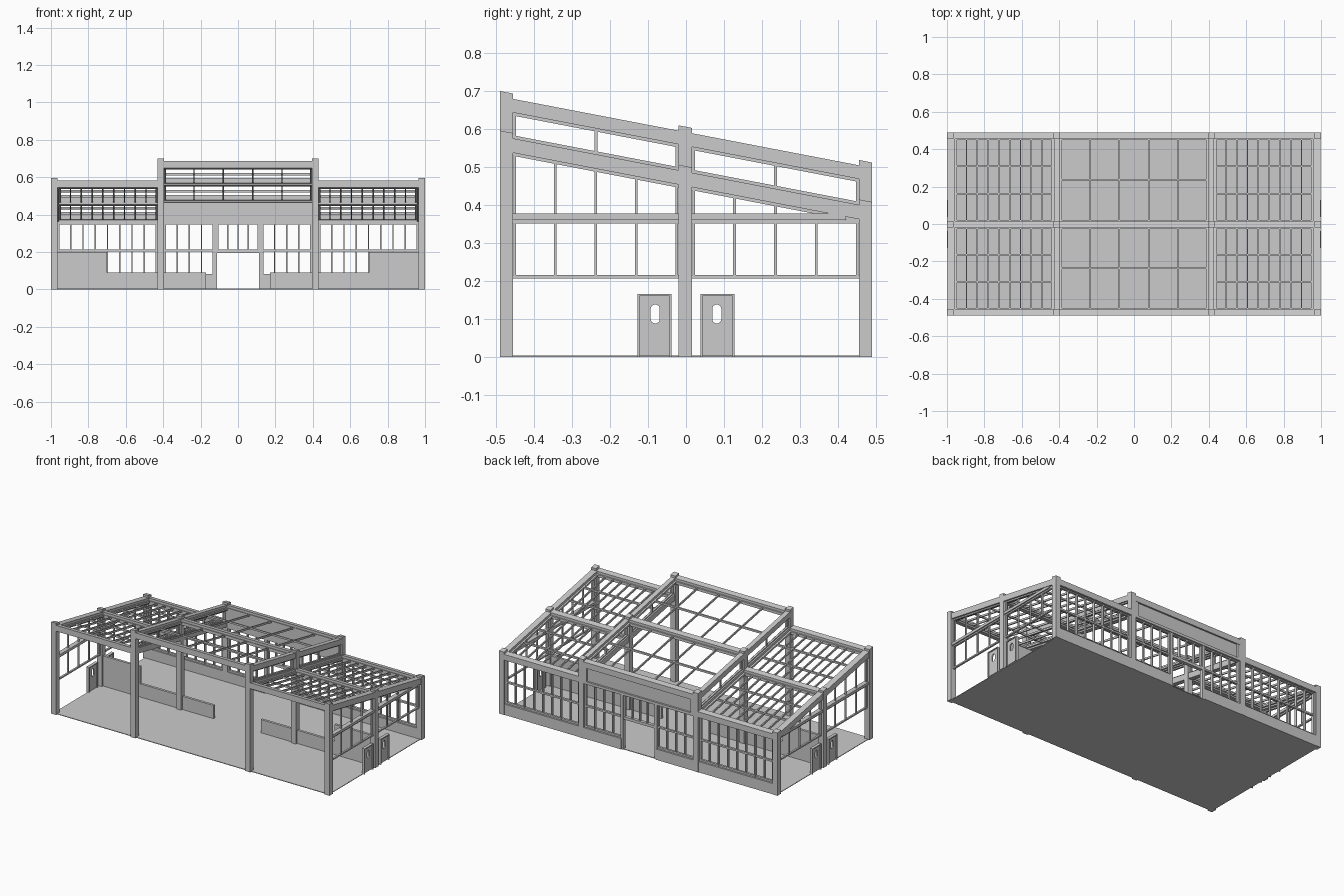
import bpy, bmesh, math

if "Cube" in bpy.data.objects:
    bpy.data.objects.remove(bpy.data.objects["Cube"])

SLOPE = -0.192          # roof fall from front (-y) to back (+y)
WING, MID = 0.488, 0.592  # roof top height at y = 0


def finish(name, bm, mirror=""):
    bmesh.ops.recalc_face_normals(bm, faces=bm.faces)
    me = bpy.data.meshes.new(name)
    bm.to_mesh(me)
    bm.free()
    ob = bpy.data.objects.new(name, me)
    bpy.context.collection.objects.link(ob)
    if mirror:
        m = ob.modifiers.new("mirror", 'MIRROR')
        m.use_axis = ["X" in mirror, "Y" in mirror, False]
        m.use_mirror_merge = False
    return ob


def box(bm, x, y, z, s0=0.0, s1=None):
    """Box from ranges; s0/s1 shear the bottom/top along y."""
    s1 = s0 if s1 is None else s1
    v = [bm.verts.new((a, b, z[k] + (s0, s1)[k] * b))
         for k in (0, 1) for a, b in ((x[0], y[0]), (x[1], y[0]), (x[1], y[1]), (x[0], y[1]))]
    for f in ((3, 2, 1, 0), (4, 5, 6, 7), (0, 1, 5, 4), (1, 2, 6, 5), (2, 3, 7, 6), (3, 0, 4, 7)):
        bm.faces.new([v[i] for i in f])


def part(name, boxes, mirror=""):
    bm = bmesh.new()
    for b in boxes:
        box(bm, *b)
    return finish(name, bm, mirror)


def around(c, w):
    return (c - w / 2, c + w / 2)


def splits(a, b, n):
    return [a + (b - a) * i / n for i in range(n + 1)]


def window(x, z, cols, rails):
    """Storefront glazing frame on the back wall."""
    out = []
    for i, c in enumerate(splits(x[0] + .005, x[1] - .005, cols)):
        out.append((around(c, .012 if i in (0, cols) else .007), (.462, .478), z))
    for r in [z[0] + .006, z[1] - .006] + rails:
        out.append((x, (.463, .477), around(r, .011)))
    return out


def roof_grid(x, y, top, cols, rows):
    """Sloping glazing bars of one roof bay."""
    z = (top - .028, top - .016)
    out = []
    for i, c in enumerate(splits(*x, cols)):
        out.append((around(c, .012 if i in (0, cols) else .007), y, z, SLOPE))
    for i, c in enumerate(splits(*y, rows)):
        out.append((x, around(c, .012 if i in (0, rows) else .008), z, SLOPE))
    return out


FRONT, MIDDLE, BACK = (-.49, -.455), (-.02, .016), (.455, .49)
ROWS = (FRONT, MIDDLE, BACK)
BAYS = ((-.455, -.02), (.016, .455))

# Floor slab
part("floor", [((-.99, .99), (-.48, .48), (0, .004))])

# Posts with tops cut to the roof slope
part("outer_posts", [((.965, 1), y, (0, WING + .014), 0, SLOPE) for y in ROWS], "X")
part("inner_posts", [((.395, .43), y, (0, MID + .014), 0, SLOPE) for y in ROWS], "X")

# Roof beams
part("wing_cross_beams", [((.43, .965), y, (WING - .038, WING), SLOPE) for y in ROWS], "X")
part("centre_cross_beams", [((-.395, .395), y, (MID - .038, MID), SLOPE) for y in ROWS])
part("wing_rafters", [(x, y, (WING - .038, WING), SLOPE)
                      for x in ((.958, .998), (.397, .428)) for y in BAYS], "X")
part("centre_rafters", [((.397, .428), y, (MID - .036, MID), SLOPE) for y in BAYS], "X")

# Roof glazing bars
part("wing_roof_bars", [b for y in BAYS for b in roof_grid((.434, .953), y, WING, 9, 3)], "X")
part("centre_roof_bars", [b for y in BAYS for b in roof_grid((-.392, .392), y, MID, 5, 2)])

# Clerestory frames between wing roof and raised roof
cl = []
for y in BAYS:
    cl += [((.406, .419), y, (WING, WING + .008), SLOPE),
           ((.406, .419), y, (MID - .044, MID - .036), SLOPE)]
    for c in (y[0] + .004, sum(y) / 2, y[1] - .004):
        cl.append(((.408, .417), around(c, .008), (WING, MID - .036), SLOPE))
part("clerestory_frames", cl, "X")

# Side wall glazing with horizontal girt and bars up to the rafter
sw = [((.965, .995), BAYS[0], (.36, .377)), ((.965, .995), (.016, .42), (.36, .377))]
for y in BAYS:
    for z in (.211, .356):
        sw.append(((.975, .987), y, around(z, .009)))
    sw.append(((.975, .987), y, (WING - .046, WING - .038), SLOPE))
    for i, c in enumerate(splits(y[0] + .004, y[1] - .004, 4)):
        sw.append(((.976, .986), around(c, .007), (.207, .36)))
        if WING - .038 + SLOPE * c > .385:
            sw.append(((.976, .986), around(c, .007), (.377, WING - .038), 0, SLOPE))
part("side_windows", sw, "X")

# Storefront on the low side
part("storefront_sill", [((.43, .965), (.455, .488), (0, .07)),
                         ((.125, .395), (.455, .488), (0, .07))], "X")
part("storefront_wing_windows", window((.43, .965), (.07, .36), 8, [.208]), "X")
part("storefront_wing_header", [((.43, .965), (.458, .486), (.355, .375))], "X")
part("storefront_centre_windows", window((.125, .395), (.07, .36), 4, [.208]), "X")
part("entrance_jambs", [((.113, .131), (.458, .484), (0, .36))], "X")
part("entrance_transom", window((-.115, .115), (.2, .36), 4, [])
     + [((-.115, .115), (.459, .481), (.196, .214))])

# Blank fascia panel with raised border
part("fascia_panel", [((-.395, .395), (.458, .476), (.355, .50))])
part("fascia_border", [((-.395, .395), (.474, .488), (.355, .372)),
                       ((-.395, .395), (.474, .488), (.463, .48)),
                       ((-.395, -.375), (.474, .488), (.372, .463)),
                       ((.375, .395), (.474, .488), (.372, .463))])

# Interior partition and low counter wall
part("partition_walls", [((.70, .985), (-.008, .008), (0, .2))], "X")
part("counter_walls", [((.17, .70), (-.008, .008), (0, .09))], "X")

# Side doors with rounded slot window
bm = bmesh.new()
rect = [(.044, .004), (.122, .004), (.122, .161), (.044, .161)]
slot = []
for i in range(20):
    a = 2 * math.pi * (i + .5) / 20
    slot.append((.081 + .012 * math.cos(a),
                 .113 + .012 * math.sin(a) + math.copysign(.013, math.sin(a))))
edges = []
for ring in (rect, slot):
    vs = [bm.verts.new((.99, y, z)) for y, z in ring]
    edges += [bm.edges.new((vs[i - 1], vs[i])) for i in range(len(vs))]
bmesh.ops.triangle_fill(bm, edges=edges, use_beauty=True)
doors = finish("side_doors", bm)
s = doors.modifiers.new("thickness", 'SOLIDIFY')
s.thickness, s.offset = .008, 0
m = doors.modifiers.new("mirror", 'MIRROR')
m.use_axis = [True, True, False]
m.use_mirror_merge = False

fx = (.98, 1.0)
part("side_door_frames", [(fx, (.038, .044), (0, .166)), (fx, (.122, .128), (0, .166)),
                          (fx, (.044, .122), (.16, .166))], "XY")
